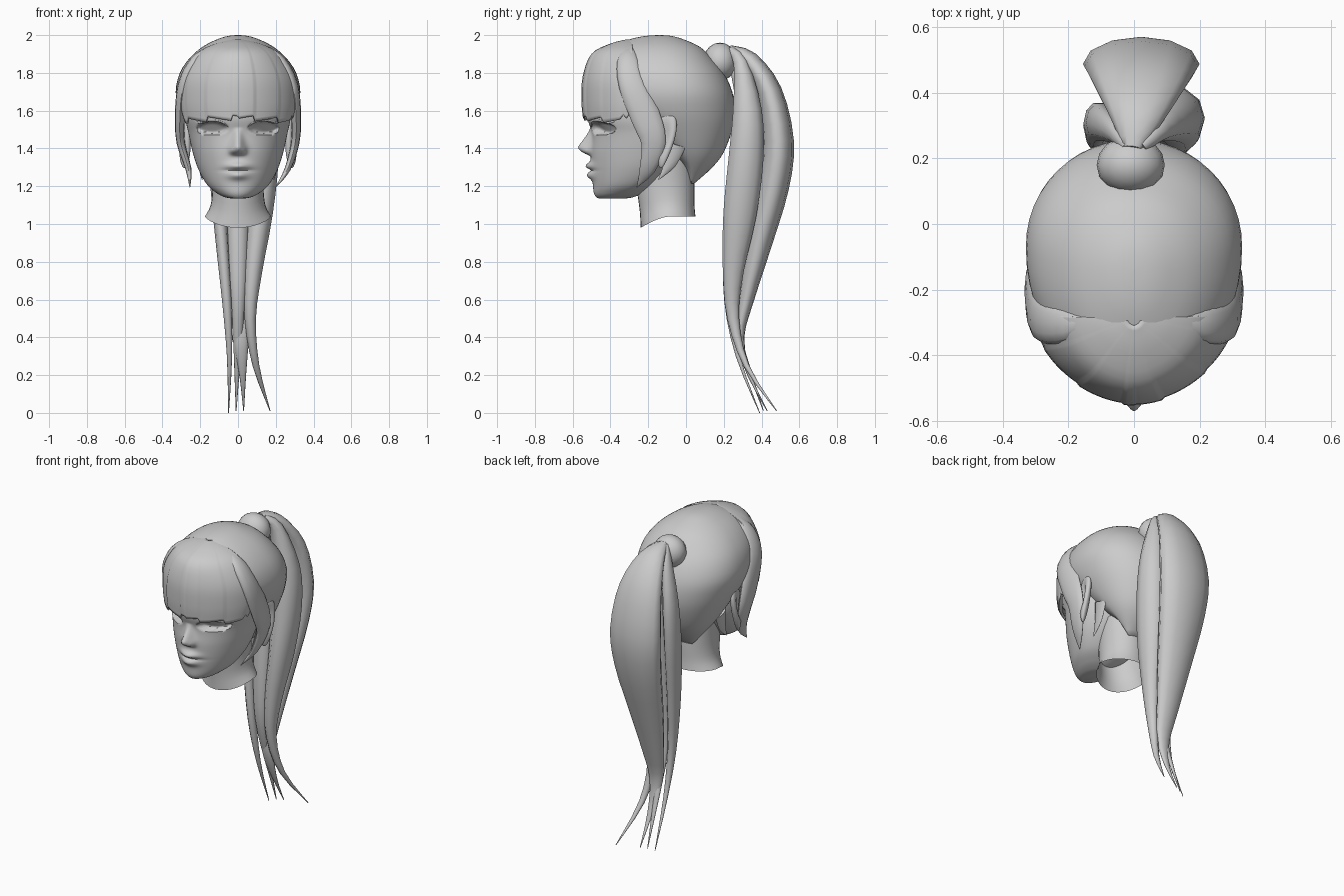
import bpy, bmesh, math
from math import sin, cos, pi, exp
from mathutils import Vector

if "Cube" in bpy.data.objects:
    bpy.data.objects.remove(bpy.data.objects["Cube"])


def spline(keys, sub):
    """Catmull-Rom through tuples of any length."""
    out = []
    for i in range(len(keys) - 1):
        p0, p1, p2 = keys[max(i - 1, 0)], keys[i], keys[i + 1]
        p3 = keys[min(i + 2, len(keys) - 1)]
        for k in range(sub):
            t = k / sub
            out.append(tuple(
                0.5 * (2 * b + (c - a) * t + (2 * a - 5 * b + 4 * c - d) * t * t
                       + (3 * b - a - 3 * c + d) * t ** 3)
                for a, b, c, d in zip(p0, p1, p2, p3)))
    out.append(tuple(keys[-1]))
    return out


def skin(name, rows, closed=True, cap_start=False, cap_end=False, angle=50):
    """Join rows of points into one smooth-shaded surface."""
    bm = bmesh.new()
    vs = [[bm.verts.new(p) for p in r] for r in rows]
    n = len(rows[0])
    for a, b in zip(vs, vs[1:]):
        for j in range(n if closed else n - 1):
            k = (j + 1) % n
            bm.faces.new((a[j], a[k], b[k], b[j]))
    if cap_start:
        bm.faces.new(vs[0])
    if cap_end:
        bm.faces.new(vs[-1])
    bmesh.ops.recalc_face_normals(bm, faces=bm.faces)
    me = bpy.data.meshes.new(name)
    bm.to_mesh(me)
    bm.free()
    ob = bpy.data.objects.new(name, me)
    bpy.context.collection.objects.link(ob)
    bpy.ops.object.select_all(action='DESELECT')
    ob.select_set(True)
    bpy.context.view_layer.objects.active = ob
    bpy.ops.object.shade_smooth_by_angle(angle=math.radians(angle))
    return ob


def spow(v, e):
    return math.copysign(abs(v) ** e, v)


def ring(key, angles, p=2.0):
    """Horizontal section; key = z, front y, back y, half width, y of widest point."""
    z, yf, yb, w, ym = key
    pts = []
    for a in angles:
        c = spow(cos(a), 2 / p)
        y = ym - (ym - yf) * c if c > 0 else ym - (yb - ym) * c
        pts.append(Vector((w * spow(sin(a), 2 / p), y, z)))
    return pts


def circle(n):
    return [2 * pi * i / n for i in range(n)]


def strand(name, keys, ref, n=10, sub=3, flip=1):
    """Tapered lock; key = x, y, z, half width along ref, half thickness."""
    path = spline(keys, sub)
    pts = [Vector((k[0] * flip, k[1], k[2])) for k in path]
    rows = []
    for i, p in enumerate(pts):
        t = (pts[min(i + 1, len(pts) - 1)] - pts[max(i - 1, 0)]).normalized()
        w = Vector(ref) - t * t.dot(Vector(ref))
        w.normalize()
        nrm = t.cross(w)
        a, b = max(path[i][3], 0.001), max(path[i][4], 0.001)
        rows.append([p + w * a * cos(q) + nrm * b * sin(q) for q in circle(n)])
    return skin(name, rows, True, True, True, 65)


def bump(v, c, s):
    return exp(-((v - c) / s) ** 2)


# Face: smooth loft with sculpted nose, lips and eye sockets
face_keys = [(1.135, -.46, -.32, .03, -.39), (1.142, -.475, -.28, .07, -.38),
             (1.165, -.488, -.22, .115, -.34), (1.21, -.493, -.15, .165, -.29),
             (1.29, -.50, -.08, .21, -.24), (1.38, -.505, -.03, .24, -.21),
             (1.48, -.50, -.02, .262, -.20), (1.56, -.52, -.02, .278, -.20),
             (1.66, -.52, -.02, .275, -.20)]
rows = []
for key in spline(face_keys, 11):
    r = ring(key, circle(160))
    for p in r:
        if p.y > key[4]:
            continue
        x, z = abs(p.x), p.z
        t = (1.51 - z) / .10
        nose = max(0, t) if t < 1 else max(0, 1 - ((z - 1.41) / .05) ** 2)
        d = .068 * nose * bump(x, 0, .018 + .016 * min(max(t, 0), 1))
        d += .016 * bump(x, .031, .013) * bump(z, 1.388, .016)
        d += .030 * bump(x, 0, .058) * bump(z, 1.307, .020)
        d += .027 * bump(x, 0, .052) * bump(z, 1.258, .022)
        d -= .012 * bump(x, 0, .07) * bump(z, 1.284, .007)
        e = ((x - .137) / .082) ** 2 + ((z - 1.508) / .036) ** 2
        d -= max(0, 1 - e ** 4) * (.03 + .45 * (1.54 - z))
        p.y -= d
    rows.append(r)
skin("face", rows, True, True, True, 60)

# Neck: open tube with a slanted lower edge
neck_keys = [(1.04, -.24, .05, .175, -.09), (1.10, -.245, .045, .145, -.09),
             (1.20, -.26, .045, .135, -.10), (1.36, -.26, .04, .14, -.10)]
rows = []
for i, key in enumerate(spline(neck_keys, 3)):
    r = ring(key, circle(32))
    for a, p in zip(circle(32), r):
        p.z -= .06 * max(0, cos(a)) ** 1.5 * max(0, 1 - i / 6)
    rows.append(r)
skin("neck", rows)

# Combed-back hair over the skull
cap_keys = [(1.215, .02, .045, .07, .03), (1.30, -.01, .14, .145, .03),
            (1.38, -.10, .20, .205, .01), (1.50, -.25, .245, .268, -.03),
            (1.60, -.40, .258, .31, -.06), (1.70, -.48, .245, .33, -.07),
            (1.80, -.49, .20, .308, -.09), (1.88, -.46, .135, .255, -.11),
            (1.94, -.39, .07, .185, -.13), (1.98, -.29, -.02, .105, -.14),
            (1.996, -.21, -.08, .05, -.14), (2.0, -.145, -.135, .004, -.14)]
skin("hair_cap", [ring(k, circle(48), 2.08) for k in spline(cap_keys, 3)],
     True, True, True)

# Fringe with a jagged lower edge
fringe_keys = [(1.978, -.31, -.29, .02, -.29), (1.955, -.40, -.285, .12, -.285),
               (1.90, -.50, -.28, .222, -.28), (1.78, -.546, -.27, .298, -.27),
               (1.65, -.552, -.27, .31, -.27), (1.56, -.545, -.27, .30, -.27)]
us = [-1 + 2 * i / 96 for i in range(97)]
path = spline(fringe_keys, 4)
rows = []
for i, key in enumerate(path):
    v = i / (len(path) - 1)
    r = ring(key, [u * pi / 2 for u in us], 1.75)
    for u, p in zip(us, r):
        saw = (abs(u) * 3.2 + (.3 if u > 0 else .7)) % 1
        p.z += (.03 * saw - .012 - .025 * abs(u)) * v ** 6
        p.z += .4 * max(0, abs(u) - .78) * v ** 6
        p.y -= .008 * (saw - .5) * v
    rows.append(r)
fringe = skin("fringe", rows, False)
mod = fringe.modifiers.new("thickness", 'SOLIDIFY')
mod.thickness = .008
mod.offset = -1

X, Y, Z = (1, 0, 0), (0, 1, 0), (0, 0, 1)
for side, s in (("right", 1), ("left", -1)):
    # Locks framing the face
    tip = .20 if s > 0 else .255
    strand(f"side_lock_{side}",
           [(.07, -.30, 1.955, .003, .003), (.15, -.30, 1.918, .035, .022),
            (.228, -.305, 1.86, .06, .028), (.288, -.285, 1.74, .072, .03),
            (.307, -.215, 1.57, .078, .027), (.303, -.172, 1.43, .065, .022),
            (.262, -.205, 1.29, .042, .016), (tip, -.26, 1.195, .002, .002)],
           Y, 12, flip=s)
    # Wisp behind the ear
    strand(f"nape_lock_{side}",
           [(.215, -.05, 1.42, .05, .015), (.202, -.085, 1.32, .032, .012),
            (.19, -.145, 1.235, .002, .002)], Y, 8, flip=s)
    # Upper lashes
    strand(f"lash_{side}",
           [(.05, -.50, 1.513, .002, .003), (.09, -.493, 1.543, .006, .009),
            (.15, -.458, 1.549, .008, .011), (.20, -.405, 1.536, .007, .011),
            (.238, -.36, 1.55, .001, .001)], Z, 6, flip=s)
    # Ear: flattened sphere, hollow on its outer side
    bpy.ops.mesh.primitive_uv_sphere_add(segments=24, ring_count=16, radius=1)
    ear = bpy.context.object
    ear.name = f"ear_{side}"
    for v in ear.data.vertices:
        x, y, z = v.co
        if x * s > 0:
            x *= 1 - 1.2 * exp(-((y + .1) ** 2 + (z - .15) ** 2) * 4)
        taper = .8 + .35 * z
        v.co = (s * .283 + .03 * x + s * .015 * y, -.115 + .068 * y * taper + .018 * z,
                1.445 + .15 * z)
    bpy.ops.object.shade_smooth_by_angle(angle=math.radians(60))

# Bun holding the tail
bpy.ops.mesh.primitive_uv_sphere_add(segments=16, ring_count=10, radius=1,
                                     location=(-.01, .18, 1.86))
bun = bpy.context.object
bun.name = "hair_bun"
bun.scale = (.104, .09, .10)
bpy.ops.object.shade_smooth_by_angle(angle=math.radians(60))

# Ponytail: four overlapping tapered locks
strand("tail_back",
       [(-.005, .23, 1.925, .03, .022), (.01, .335, 1.868, .09, .048),
        (.02, .44, 1.70, .15, .068), (.022, .488, 1.44, .178, .083),
        (.02, .464, 1.20, .162, .082), (.015, .39, .90, .12, .066),
        (.012, .32, .60, .075, .04), (.015, .285, .40, .045, .024),
        (.025, .335, .20, .018, .01), (.03, .43, .01, .002, .002)], X, 12)
strand("tail_right",
       [(.02, .235, 1.92, .02, .02), (.07, .29, 1.85, .045, .04),
        (.12, .325, 1.60, .08, .08), (.13, .318, 1.35, .085, .097),
        (.115, .285, 1.05, .068, .092), (.08, .25, .75, .048, .058),
        (.065, .25, .50, .03, .033), (.095, .32, .25, .018, .015),
        (.17, .48, .01, .002, .002)], X)
strand("tail_left",
       [(-.02, .235, 1.92, .02, .02), (-.06, .28, 1.85, .025, .035),
        (-.105, .31, 1.60, .042, .06), (-.11, .29, 1.30, .042, .07),
        (-.088, .25, .95, .035, .055), (-.06, .23, .60, .025, .03),
        (-.045, .275, .30, .014, .012), (-.05, .39, 0, .002, .002)], X)
strand("tail_middle",
       [(0, .24, 1.89, .02, .02), (0, .30, 1.60, .05, .04),
        (0, .27, 1.20, .06, .05), (0, .235, .80, .05, .035),
        (0, .25, .50, .03, .02), (-.01, .41, .01, .002, .002)], X)
